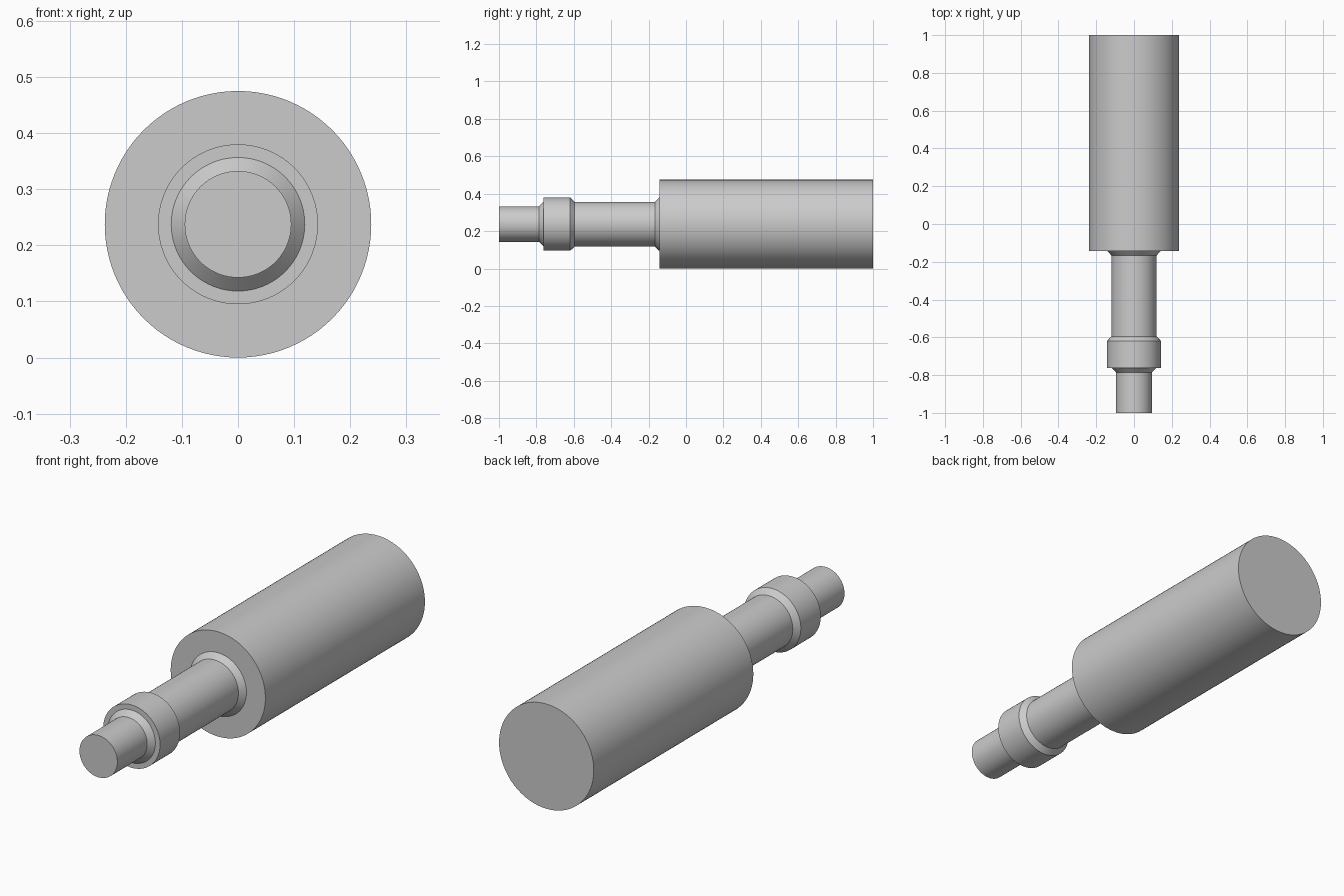
import bpy
import bmesh
from math import radians
from mathutils import Matrix, Vector

cube = bpy.data.objects.get("Cube")
if cube:
    bpy.data.objects.remove(cube, do_unlink=True)

SIDES = 96
AXIS_Z = 0.2375

grey = bpy.data.materials.new("light grey metal")
grey.use_nodes = True
colour = (0.6, 0.6, 0.6, 1)
grey.diffuse_color = colour
grey.node_tree.nodes["Principled BSDF"].inputs["Base Color"].default_value = colour


def turned_part(name, profile):
    """Spin (radius, y) points around the long axis into a smooth solid."""
    bm = bmesh.new()
    verts = [bm.verts.new((r, y, 0)) for r, y in profile]
    edges = [bm.edges.new(pair) for pair in zip(verts, verts[1:])]
    bmesh.ops.spin(bm, geom=verts + edges, cent=Vector(), axis=(0, 1, 0),
                   angle=radians(360), steps=SIDES)
    bmesh.ops.remove_doubles(bm, verts=bm.verts, dist=0.0001)
    bmesh.ops.recalc_face_normals(bm, faces=bm.faces)
    bmesh.ops.translate(bm, verts=bm.verts, vec=(0, 0, AXIS_Z))
    mesh = bpy.data.meshes.new(name)
    bm.to_mesh(mesh)
    bm.free()
    mesh.materials.append(grey)
    obj = bpy.data.objects.new(name, mesh)
    bpy.context.collection.objects.link(obj)
    bpy.ops.object.select_all(action="DESELECT")
    obj.select_set(True)
    bpy.context.view_layer.objects.active = obj
    bpy.ops.object.shade_smooth_by_angle(angle=radians(30))
    return obj


# One continuous turned solid: tip, collar, neck and thick body
TIP, NECK, COLLAR, BODY = 0.095, 0.119, 0.1425, AXIS_Z
turned_part("stepped_shaft", [
    (0, -1), (TIP, -1), (TIP, -0.786),                    # tip
    (NECK, -0.762), (COLLAR, -0.762), (COLLAR, -0.619),   # collar
    (NECK, -0.595), (NECK, -0.167), (COLLAR, -0.143),     # neck and flare
    (BODY, -0.143), (BODY, 1), (0, 1),                    # body
])
